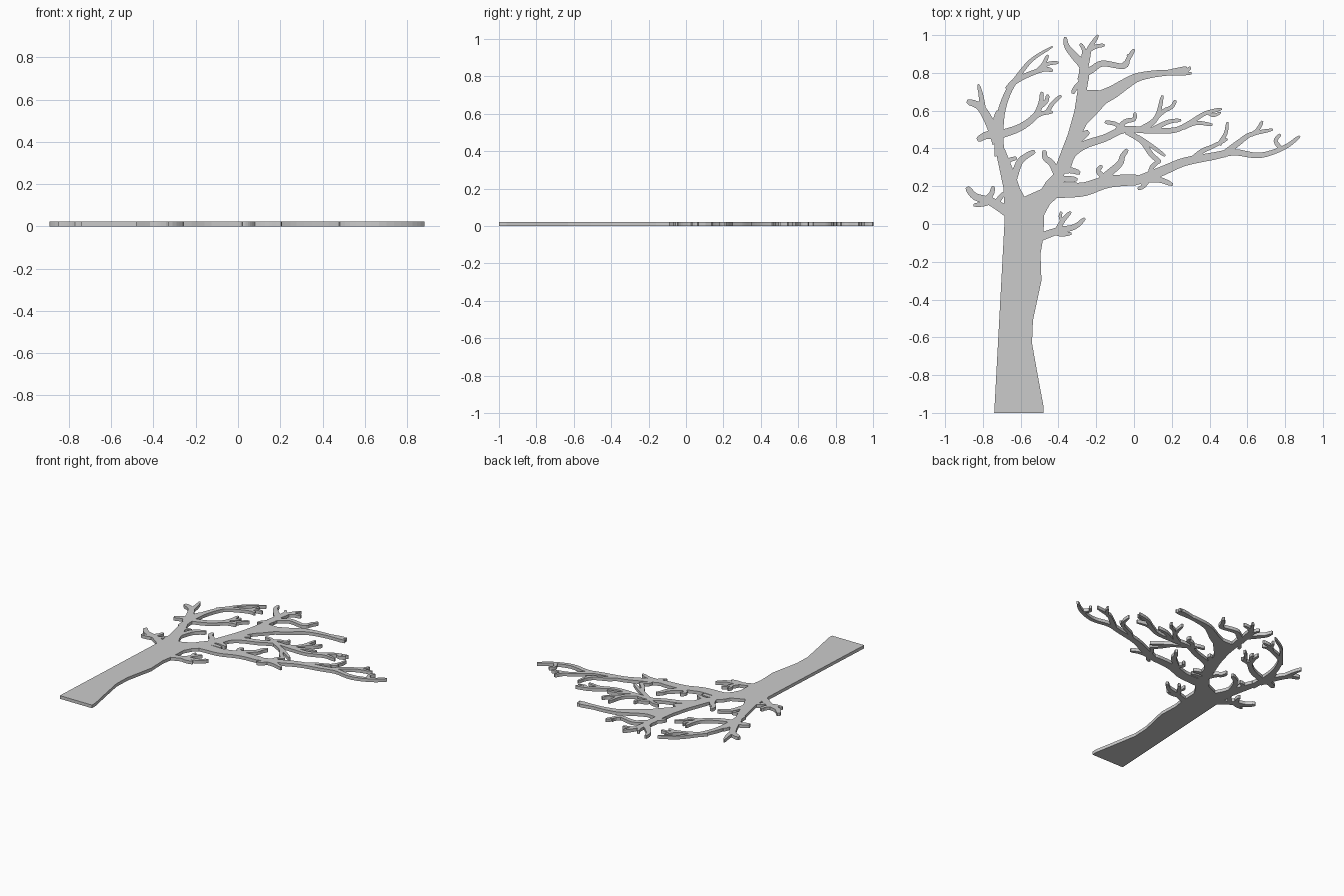
import bpy, bmesh
from mathutils import Vector
from mathutils.geometry import delaunay_2d_cdt

THICK = 0.023
verts, faces = [], []


def area(poly):
    return sum(a.x * b.y - b.x * a.y for a, b in zip(poly, poly[1:] + poly[:1]))


def add_poly(pts):
    pts = [Vector(p) for p in pts]
    if area(pts) < 0:
        pts.reverse()
    faces.append(list(range(len(verts), len(verts) + len(pts))))
    verts.extend(pts)


def branch(w0, w1, *pts, steps=4):
    """Tapered ribbon along a smooth path, closed by a blunt pointed tip."""
    p = [Vector(q) for q in pts]
    p = [2 * p[0] - p[1]] + p + [2 * p[-1] - p[-2]]
    path = []
    for i in range(1, len(p) - 2):
        a, b, c, d = p[i - 1:i + 3]
        for s in range(steps):
            t = s / steps
            path.append(0.5 * (2 * b + (c - a) * t + (2 * a - 5 * b + 4 * c - d) * t * t
                               + (3 * b - a - 3 * c + d) * t ** 3))
    path.append(p[-2])
    n = len(path) - 1
    rows = []
    for i, c in enumerate(path):
        t = (path[min(i + 1, n)] - path[max(i - 1, 0)]).normalized()
        w = (w0 + (w1 - w0) * i / n) / 2
        if i == n:
            w *= 0.6
        side = Vector((-t.y, t.x)) * w
        rows.append((c + side, c - side))
    for (a, b), (c, d) in zip(rows, rows[1:]):
        add_poly([a, b, d, c])


# trunk with the start of the left and centre limbs
add_poly([(-.74, -1), (-.48, -1), (-.48, -.96), (-.51, -.8), (-.54, -.63), (-.535, -.51),
          (-.49, -.3), (-.495, -.16), (-.48, -.07), (-.475, .05), (-.445, .105), (-.40, .145),
          (-.36, .18), (-.375, .24), (-.36, .30), (-.33, .37), (-.29, .45), (-.25, .53),
          (-.20, .58), (-.155, .63), (-.09, .705), (-.25, .71), (-.235, .80), (-.29, .82),
          (-.30, .70), (-.315, .6), (-.35, .475), (-.40, .345), (-.43, .26), (-.465, .225),
          (-.49, .185), (-.58, .145), (-.605, .19), (-.625, .25), (-.685, .40), (-.735, .40),
          (-.69, .185), (-.685, .02)])

# left limb and its twigs
branch(.055, .012, (-.71, .36), (-.715, .45), (-.705, .58), (-.67, .69), (-.615, .78), (-.54, .87), (-.43, .94))
branch(.035, .02, (-.67, .71), (-.63, .755), (-.55, .795), (-.47, .82), (-.43, .81))
branch(.025, .018, (-.51, .81), (-.48, .845), (-.455, .895))
branch(.022, .018, (-.49, .82), (-.455, .848), (-.40, .855))
branch(.045, .02, (-.72, .47), (-.605, .51), (-.525, .57), (-.495, .635), (-.487, .70))
branch(.028, .018, (-.50, .62), (-.465, .65), (-.456, .685))
branch(.03, .018, (-.54, .56), (-.49, .585), (-.43, .593))
branch(.025, .018, (-.46, .59), (-.43, .64), (-.385, .68))
branch(.06, .03, (-.72, .43), (-.76, .53), (-.815, .62), (-.885, .65))
branch(.035, .015, (-.80, .60), (-.81, .68), (-.825, .74))
branch(.05, .03, (-.73, .47), (-.78, .47), (-.83, .445))
branch(.025, .018, (-.72, .50), (-.735, .55), (-.72, .60))
branch(.04, .025, (-.65, .20), (-.61, .32), (-.57, .36), (-.525, .385))
branch(.03, .02, (-.70, .30), (-.665, .335), (-.62, .35))

# low left branch
branch(.06, .03, (-.66, .06), (-.70, .085), (-.76, .12), (-.84, .145), (-.885, .195))
branch(.035, .02, (-.79, .12), (-.755, .16), (-.745, .20))
branch(.03, .02, (-.76, .12), (-.80, .105), (-.85, .10))
branch(.03, .02, (-.73, .11), (-.70, .15), (-.68, .165))

# low right twig
branch(.045, .02, (-.50, -.07), (-.40, -.035), (-.315, -.015), (-.26, .03))
branch(.03, .018, (-.41, -.04), (-.375, .02), (-.335, .065))
branch(.028, .018, (-.42, -.045), (-.38, -.055), (-.33, -.05))
branch(.02, .015, (-.38, .01), (-.39, .04), (-.385, .065))

# long right limb
branch(.09, .055, (-.45, .18), (-.36, .18), (-.26, .185), (-.13, .225), (.055, .235))
branch(.055, .018, (.03, .23), (.16, .285), (.27, .33), (.425, .36), (.53, .38), (.665, .363), (.795, .405), (.878, .465))
branch(.025, .018, (.78, .395), (.75, .44), (.775, .475))
branch(.04, .022, (.03, .235), (.13, .235), (.205, .208))
branch(.025, .018, (.08, .24), (.05, .20), (.02, .185))
branch(.045, .022, (-.20, .205), (-.13, .27), (-.075, .32), (-.06, .36), (-.035, .395))
branch(.03, .02, (-.16, .25), (-.19, .28), (-.17, .31))
branch(.03, .02, (.09, .25), (.095, .30), (.14, .34))
branch(.03, .018, (.30, .335), (.36, .385), (.415, .41), (.495, .45))
branch(.025, .015, (.45, .42), (.485, .48), (.495, .54))
branch(.035, .018, (.47, .365), (.56, .435), (.62, .475), (.735, .50))
branch(.022, .018, (.62, .47), (.655, .50), (.68, .545))

# middle limb with its drooping arch
branch(.05, .018, (-.36, .30), (-.33, .37), (-.26, .42), (-.155, .455), (-.05, .50), (.085, .495), (.215, .497),
       (.295, .535), (.375, .585), (.465, .61))
branch(.025, .018, (.26, .51), (.33, .535), (.415, .525))
branch(.02, .015, (.39, .59), (.42, .575), (.46, .59))
branch(.035, .018, (.03, .495), (.10, .54), (.13, .59), (.15, .68))
branch(.025, .018, (.12, .565), (.16, .60), (.20, .62), (.22, .655))
branch(.028, .018, (.10, .50), (.18, .54), (.25, .55))
branch(.03, .018, (-.10, .48), (-.05, .54), (0, .555), (.005, .59))
branch(.025, .02, (-.06, .50), (-.10, .53), (-.155, .54))
branch(.03, .025, (-.04, .49), (.04, .44), (.09, .37), (.14, .325))
branch(.025, .018, (.02, .46), (.09, .415), (.165, .36))
branch(.05, .03, (-.33, .42), (-.28, .46), (-.24, .49))

# upper right branch
branch(.08, .02, (-.19, .66), (-.11, .70), (-.04, .745), (.03, .78), (.16, .80), (.305, .797))
branch(.025, .018, (.12, .79), (.20, .81), (.28, .828))
branch(.025, .018, (.24, .80), (.275, .81), (.30, .83))

# crown twigs
branch(.06, .018, (-.27, .76), (-.265, .83), (-.315, .89), (-.355, .94), (-.365, .99))
branch(.045, .018, (-.27, .80), (-.25, .88), (-.235, .93), (-.19, 1.0))
branch(.025, .018, (-.24, .92), (-.20, .94), (-.155, .947))
branch(.025, .018, (-.27, .86), (-.265, .92), (-.285, .955))
branch(.04, .02, (-.27, .79), (-.22, .82), (-.165, .85), (-.055, .835), (-.03, .875), (0, .925))
branch(.022, .018, (-.06, .84), (-.03, .87), (-.03, .90))
branch(.03, .02, (-.27, .76), (-.31, .72), (-.325, .69))

# small spurs around the main fork
branch(.04, .025, (-.40, .25), (-.435, .32), (-.47, .35), (-.475, .39))
branch(.04, .025, (-.40, .28), (-.34, .285), (-.285, .27))
branch(.035, .025, (-.40, .235), (-.35, .24), (-.30, .235))

# merge all overlapping shapes into one flat outline, then thicken it
v2, _, f2, _, _, orig = delaunay_2d_cdt(verts, [], faces, 0, 1e-4)
bm = bmesh.new()
bv = [bm.verts.new((p.x, p.y, 0)) for p in v2]
for f, o in zip(f2, orig):
    if o:
        bm.faces.new([bv[i] for i in f])
bmesh.ops.delete(bm, geom=[v for v in bm.verts if not v.link_faces], context='VERTS')
top = bmesh.ops.extrude_face_region(bm, geom=bm.faces[:], use_keep_orig=True)["geom"]
bmesh.ops.translate(bm, vec=(0, 0, THICK), verts=[g for g in top if isinstance(g, bmesh.types.BMVert)])
bmesh.ops.recalc_face_normals(bm, faces=bm.faces[:])
mesh = bpy.data.meshes.new("flat_tree")
bm.to_mesh(mesh)
bm.free()
tree = bpy.data.objects.new("flat_tree", mesh)
bpy.context.collection.objects.link(tree)
